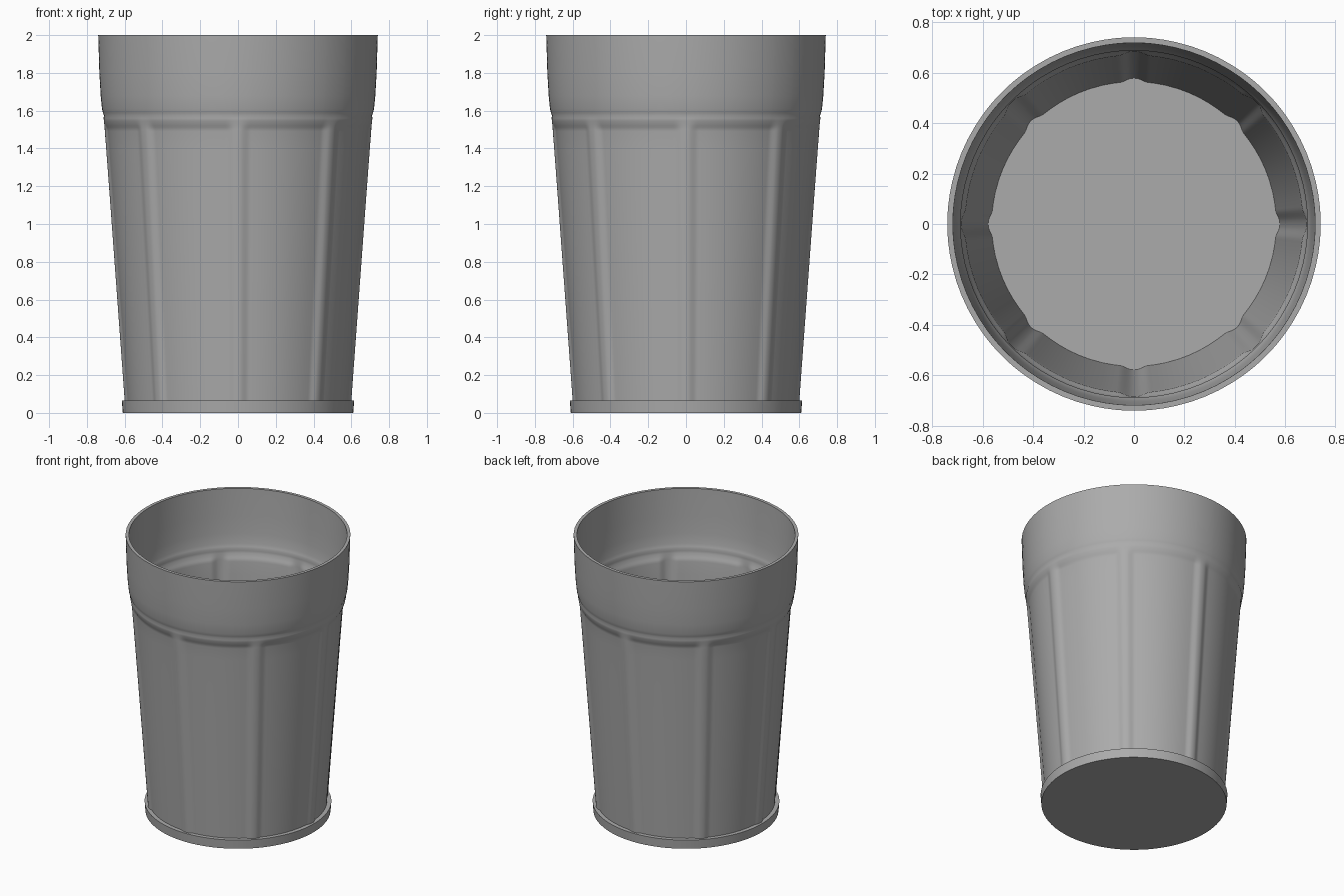
import bpy, bmesh
from math import sin, cos, radians

if "Cube" in bpy.data.objects:
    bpy.data.objects.remove(bpy.data.objects["Cube"])

PANELS = 8
DEPTH = 0.014      # how far each panel sinks behind the ribs
WALL = 0.022       # wall thickness

# angles across one panel, finer around the rib edges
half = [0, 1.2, 2.0, 2.8, 3.6, 4.4, 5.2, 6.0, 9, 13, 18]
steps = half + [22.5] + [45 - a for a in reversed(half[1:])]
angles = [45 * p + a for p in range(PANELS) for a in steps]


def smooth(t):
    t = max(0.0, min(1.0, t))
    return t * t * (3 - 2 * t)


def recess(angle):
    d = min(angle % 45, 45 - angle % 45)
    return smooth((d - 0.6) / 5.0)


# body wall: height, rib radius, panel recess amount
body = [(0.065, 0.600, 1), (0.3, 0.617, 1), (0.6, 0.639, 1), (0.9, 0.661, 1),
        (1.2, 0.683, 1), (1.40, 0.698, 1), (1.49, 0.705, 1), (1.50, 0.7055, 0.93),
        (1.51, 0.706, 0.75), (1.52, 0.707, 0.5), (1.53, 0.708, 0.3),
        (1.545, 0.710, 0.1), (1.56, 0.7115, 0)]
# plain band under the rim, with a slight groove below it
band = [(1.575, 0.7095, 0), (1.59, 0.715, 0), (1.61, 0.720, 0), (1.68, 0.727, 0),
        (1.80, 0.734, 0), (2.0, 0.740, 0)]
base = [(0.0, 0.610, 0), (0.065, 0.615, 0)]
inside = [(z, r - WALL, k) for z, r, k in reversed(body + band)]
profile = base + body + band + inside

# sweep the profile around the axis, pushing the panels inward
bm = bmesh.new()
rings = []
for z, r, k in profile:
    ring = []
    for a in angles:
        rad = r - DEPTH * k * recess(a)
        ring.append(bm.verts.new((rad * cos(radians(a)), rad * sin(radians(a)), z)))
    rings.append(ring)
n = len(angles)
for lo, hi in zip(rings, rings[1:]):
    for i in range(n):
        j = (i + 1) % n
        bm.faces.new((lo[i], lo[j], hi[j], hi[i]))


# underside and inner floor discs
def disc(ring, z, flip):
    c = bm.verts.new((0, 0, z))
    for i in range(n):
        tri = (c, ring[i], ring[(i + 1) % n])
        bm.faces.new(tri[::-1] if flip else tri)


disc(rings[0], 0.0, True)
disc(rings[-1], 0.065, False)
bmesh.ops.recalc_face_normals(bm, faces=bm.faces)

mesh = bpy.data.meshes.new("drinking_glass")
bm.to_mesh(mesh)
bm.free()
glass = bpy.data.objects.new("drinking_glass", mesh)
bpy.context.collection.objects.link(glass)

# darker grey material
grey = bpy.data.materials.new("dark_grey")
grey.diffuse_color = (0.41, 0.41, 0.41, 1)
grey.use_nodes = True
grey.node_tree.nodes["Principled BSDF"].inputs["Base Color"].default_value = grey.diffuse_color
mesh.materials.append(grey)

bpy.context.view_layer.objects.active = glass
glass.select_set(True)
bpy.ops.object.shade_smooth_by_angle(angle=radians(40))
